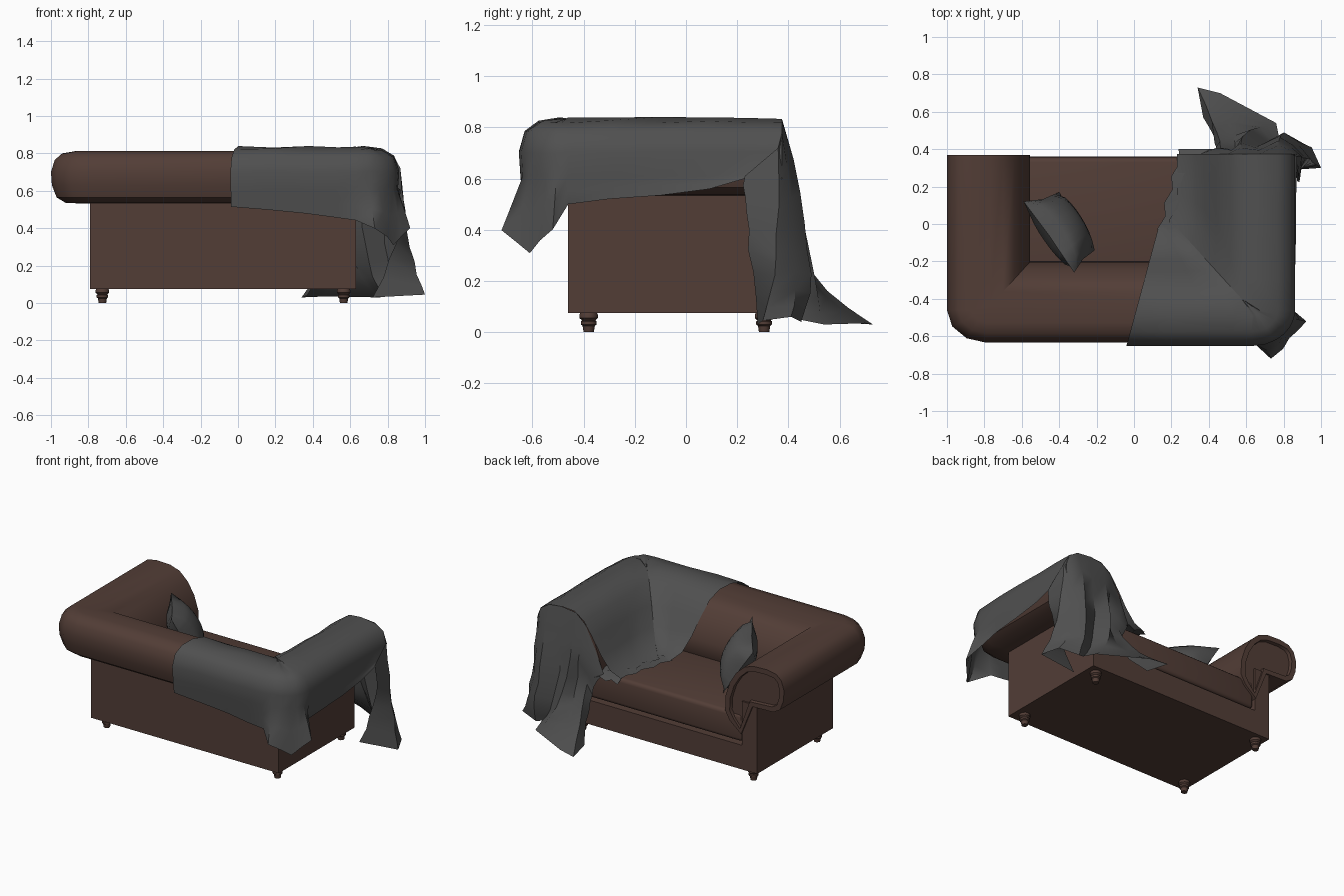
import bpy, bmesh, math, random
from mathutils import Vector

if "Cube" in bpy.data.objects:
    bpy.data.objects.remove(bpy.data.objects["Cube"])
random.seed(4)


def material(name, rgb):
    m = bpy.data.materials.new(name)
    m.diffuse_color = (*rgb, 1)
    m.use_nodes = True
    m.node_tree.nodes["Principled BSDF"].inputs["Base Color"].default_value = m.diffuse_color
    return m


LEATHER = material("brown leather", (0.085, 0.047, 0.037))
CLOTH = material("dark grey cloth", (0.08, 0.08, 0.08))


def finish(name, bm, mat, angle=35):
    bmesh.ops.remove_doubles(bm, verts=bm.verts, dist=0.0005)
    bmesh.ops.recalc_face_normals(bm, faces=bm.faces)
    me = bpy.data.meshes.new(name)
    bm.to_mesh(me)
    bm.free()
    me.materials.append(mat)
    ob = bpy.data.objects.new(name, me)
    bpy.context.collection.objects.link(ob)
    bpy.ops.object.select_all(action='DESELECT')
    ob.select_set(True)
    bpy.context.view_layer.objects.active = ob
    bpy.ops.object.shade_smooth_by_angle(angle=math.radians(angle))
    return ob


def grid(bm, rows, closed=False):
    """Skin a list of equally long point rows; returns the vertex rows."""
    vs = [[bm.verts.new(p) for p in r] for r in rows]
    n = len(rows[0])
    for a, b in zip(vs, vs[1:]):
        for i in range(n if closed else n - 1):
            j = (i + 1) % n
            bm.faces.new((a[i], a[j], b[j], b[i]))
    return vs


def box(name, x0, x1, y0, y1, z0, z1, mat, bevel=0.0):
    bm = bmesh.new()
    bmesh.ops.create_cube(bm, size=1)
    for v in bm.verts:
        v.co = Vector(((x0 + x1) / 2 + v.co.x * (x1 - x0),
                       (y0 + y1) / 2 + v.co.y * (y1 - y0),
                       (z0 + z1) / 2 + v.co.z * (z1 - z0)))
    if bevel:
        bmesh.ops.bevel(bm, geom=bm.edges[:], offset=bevel, segments=3,
                        profile=0.5, affect='EDGES')
    return finish(name, bm, mat)


# body outline; u measures outwards from it
XL, XR, YB, YF = -0.79, 0.63, -0.46, 0.36


def back_y(u):
    return YB - u * (0.83 if u > 0 else 1.1)


def arm(side, y):
    cx = XR if side > 0 else XL
    return lambda u: (cx + side * u, y)


def corner(side, deg, soft=0.0):
    cx, t = (XR if side > 0 else XL), math.radians(deg)

    def f(u):
        if u <= 0:
            return cx + side * u * (1 + soft), back_y(u * (1 + soft))
        return cx + side * u * math.sin(t), YB - 0.83 * u * math.cos(t)
    return f


# base: rail, side posts and back panel
box("front_rail", XL, XR, YB, YF, 0.075, 0.24, LEATHER)
box("left_side_panel", XL, XL + 0.115, YB, YF, 0.24, 0.54, LEATHER)
box("right_side_panel", XR - 0.115, XR, YB, YF, 0.24, 0.54, LEATHER)
box("back_panel", XL + 0.115, XR - 0.115, YB, YB + 0.12, 0.24, 0.54, LEATHER)
box("seat_cushion", XL + 0.12, XR - 0.12, -0.3, 0.355, 0.255, 0.445, LEATHER, 0.025)

# rolled arms and back as one sweep round the U-shaped body
roll = [(-0.115, 0.32), (-0.2, 0.39), (-0.235, 0.45), (-0.232, 0.55), (-0.2, 0.65),
        (-0.15, 0.73), (-0.09, 0.785), (-0.02, 0.808), (0.08, 0.812), (0.15, 0.8),
        (0.19, 0.765), (0.21, 0.7), (0.205, 0.63), (0.18, 0.565), (0.13, 0.535), (-0.03, 0.53)]
path = ([arm(-1, 0.37)] + [corner(-1, d) for d in (90, 60, 30, 0)]
        + [corner(1, d) for d in (0, 30, 60, 90)] + [arm(1, 0.37)])
bm = bmesh.new()
vs = grid(bm, [[(*f(u), z) for u, z in roll] for f in path], closed=True)
ends = [bm.faces.new(vs[0]), bm.faces.new(vs[-1])]
bmesh.ops.recalc_face_normals(bm, faces=bm.faces)
# padded rim round a sunken panel on each arm front
bmesh.ops.inset_individual(bm, faces=ends, thickness=0.035, depth=0.0)
bmesh.ops.inset_individual(bm, faces=ends, thickness=0.004, depth=-0.022)
finish("rolled_arms_and_back", bm, LEATHER)

# turned feet
foot = [(0.02, 0.0), (0.024, 0.025), (0.031, 0.03), (0.031, 0.042),
        (0.026, 0.046), (0.036, 0.055), (0.036, 0.068), (0.03, 0.08)]
for xn, x in (("left", -0.725), ("right", 0.565)):
    for yn, y in (("back", -0.38), ("front", 0.305)):
        bm = bmesh.new()
        rows = [[(x + r * math.cos(k * math.pi / 6), y + r * math.sin(k * math.pi / 6), z)
                 for k in range(12)] for r, z in foot]
        vs = grid(bm, rows, closed=True)
        bm.faces.new(vs[0])
        bm.faces.new(vs[-1])
        finish(f"{xn}_{yn}_foot", bm, LEATHER)

# throw draped over the right half of back, corner and arm
over = [(0.225, 0.61), (0.232, 0.7), (0.205, 0.78), (0.14, 0.82), (0.04, 0.832), (-0.05, 0.82),
        (-0.12, 0.775), (-0.19, 0.68), (-0.25, 0.57), (-0.32, 0.485), (-0.4, 0.46)]
SOFT = 0.1


def slant_x(y):
    return -0.04 + 0.27 * (y + 0.65)


def slant(k):
    def f(u):
        y, end = back_y(u), XR + min(u, 0) * (1 + SOFT)
        x0 = slant_x(y)
        return x0 + (end - x0) * k, y
    return f


def along_arm(k):
    def f(u):
        y0 = back_y(min(u, 0) * (1 + SOFT))
        return XR + u, y0 + (0.375 - y0) * k
    return f


# each stop: plan position, then the flare and height of the hanging hem
stops = [(slant(0), 0.215, 0.515), (slant(0.3), 0.21, 0.50), (slant(0.6), 0.205, 0.475),
         (slant(0.85), 0.21, 0.45)]
hem = [(0, 0.2, 0.44), (18, 0.33, 0.4), (34, 0.3, 0.35), (48, 0.27, 0.31),
       (62, 0.28, 0.36), (76, 0.3, 0.4), (90, 0.215, 0.50)]
stops += [(corner(1, d, SOFT), u, z) for d, u, z in hem]
stops += [(along_arm(0.19), 0.23, 0.515), (along_arm(0.43), 0.235, 0.53),
          (along_arm(0.66), 0.235, 0.555), (along_arm(0.85), 0.24, 0.6), (along_arm(1), 0.24, 0.6)]
bm = bmesh.new()
rows = []
for f, ue, ze in stops:
    prof = [(ue, ze), ((ue + 0.225) / 2, (ze + 0.61) / 2)] + over
    rows.append([Vector((*f(u), z + random.uniform(-0.003, 0.008))) for u, z in prof])
grid(bm, rows)
finish("throw_over_back_and_arm", bm, CLOTH, 45)

# part of the throw lying on the seat
bm = bmesh.new()
rows = []
for k in range(7):
    y = -0.03 + 0.43 * k / 6
    x0 = slant_x(y) + (0.02 if k % 2 else -0.005)
    drop = 0.03 if k == 6 else 0
    rows.append([(x0 + (0.42 - x0) * i / 4, y,
                  0.455 - drop + (0.02 if (i + k) % 2 and i else 0)) for i in range(5)])
grid(bm, rows)
finish("throw_on_seat", bm, CLOTH)

# folded front drop: columns of top, middle and floor points
columns = [((0.36, 0.375, 0.46), (0.44, 0.40, 0.25), (0.37, 0.57, 0.04)),
           ((0.42, 0.375, 0.6), (0.46, 0.44, 0.3), (0.34, 0.73, 0.03)),
           ((0.5, 0.375, 0.76), (0.54, 0.43, 0.3), (0.46, 0.70, 0.035)),
           ((0.57, 0.375, 0.82), (0.6, 0.48, 0.3), (0.76, 0.54, 0.03)),
           ((0.67, 0.375, 0.832), (0.68, 0.43, 0.3), (0.78, 0.44, 0.05)),
           ((0.77, 0.375, 0.823), (0.79, 0.48, 0.32), (0.82, 0.45, 0.04)),
           ((0.837, 0.375, 0.78), (0.86, 0.42, 0.32), (0.95, 0.41, 0.06)),
           ((0.868, 0.36, 0.72), (0.92, 0.35, 0.3), (1.0, 0.30, 0.045)),
           ((0.872, 0.23, 0.61), (0.87, 0.24, 0.4), (0.72, 0.28, 0.03))]
rows = []
for i, (a, b, c) in enumerate(columns):
    a, b, c = Vector(a), Vector(b), Vector(c)
    col = []
    for k in range(9):
        t = k / 8
        # curve passing through all three points
        p = a * (1 - t) * (1 - 2 * t) + b * 4 * t * (1 - t) + c * t * (2 * t - 1)
        if 0 < k < 8:
            p += Vector((random.uniform(-1, 1), random.uniform(-1, 1), 0)) * 0.007
            if i < 7:
                p.y = max(p.y, 0.395 + (0.012 if i % 2 else 0))
        p.z = max(p.z, 0.03)
        col.append(p)
    rows.append(col)
bm = bmesh.new()
grid(bm, rows)
finish("throw_front_drop", bm, CLOTH, 35)

# cushion leaning in the corner, pinched at its seams
A, B = Vector((-0.59, 0.12, 0.76)), Vector((-0.32, -0.26, 0.79))
C, D = Vector((-0.40, 0.17, 0.45)), Vector((-0.21, -0.14, 0.47))
nrm = (B - A).cross(C - A).normalized()
bm = bmesh.new()
N = 8
for s in (1, -1):
    rows = []
    for i in range(N + 1):
        row = []
        for j in range(N + 1):
            u, v = i / N, j / N
            p = A.lerp(B, u).lerp(C.lerp(D, u), v)
            bulge = (16 * u * (1 - u) * v * (1 - v)) ** 0.5
            # straight seams drawn in slightly between the corners
            pinch = 0.07 * (1 - abs((2 * u - 1) * (2 * v - 1)))
            p = p.lerp((A + B + C + D) / 4, pinch)
            row.append(p + nrm * s * 0.1 * bulge)
        rows.append(row)
    grid(bm, rows)
finish("scatter_cushion", bm, CLOTH)
